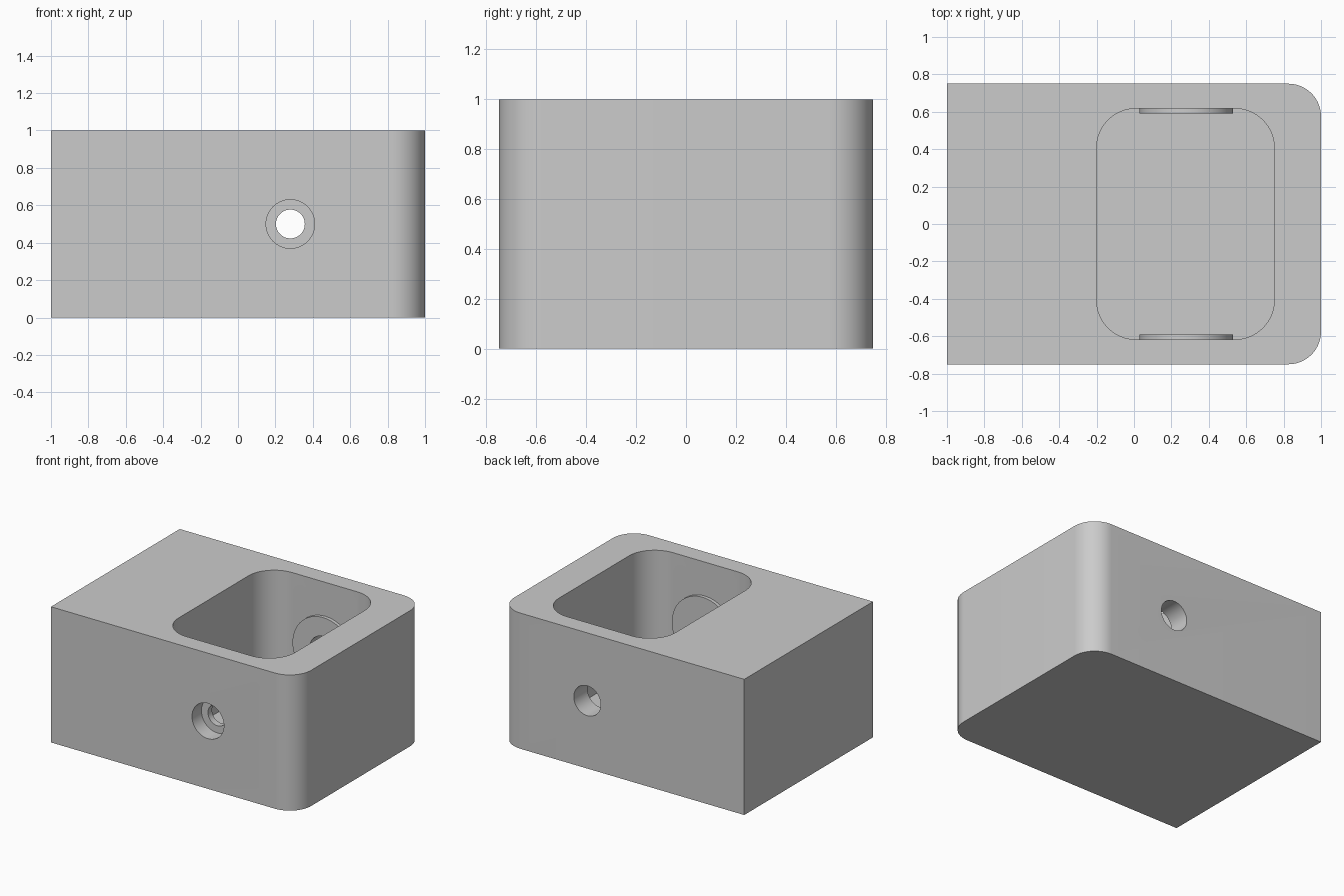
import bpy, bmesh, math

if "Cube" in bpy.data.objects:
    bpy.data.objects.remove(bpy.data.objects["Cube"])

grey = bpy.data.materials.new("light_grey")
grey.diffuse_color = (0.6, 0.6, 0.6, 1)
grey.use_nodes = True
grey.node_tree.nodes["Principled BSDF"].inputs["Base Color"].default_value = grey.diffuse_color


def make_object(name, bm):
    mesh = bpy.data.meshes.new(name)
    bmesh.ops.recalc_face_normals(bm, faces=bm.faces)
    bm.to_mesh(mesh)
    bm.free()
    mesh.materials.append(grey)
    obj = bpy.data.objects.new(name, mesh)
    bpy.context.collection.objects.link(obj)
    return obj


def rounded_prism(name, x0, x1, y, z0, z1, r_left, r_right, steps=16):
    """Upright prism with separate corner radii on its left and right sides."""
    pts = []
    corners = [(x1, y, r_right), (x0, y, r_left), (x0, -y, r_left), (x1, -y, r_right)]
    for i, (cx, cy, r) in enumerate(corners):
        if r == 0:
            pts.append((cx, cy))
            continue
        ox = cx - math.copysign(r, cx - (x0 + x1) / 2)
        oy = cy - math.copysign(r, cy)
        for k in range(steps + 1):
            a = math.pi / 2 * (i + k / steps)
            pts.append((ox + r * math.cos(a), oy + r * math.sin(a)))
    bm = bmesh.new()
    face = bm.faces.new([bm.verts.new((px, py, z0)) for px, py in pts])
    ext = bmesh.ops.extrude_face_region(bm, geom=[face])
    bmesh.ops.translate(bm, vec=(0, 0, z1 - z0),
                        verts=[v for v in ext["geom"] if isinstance(v, bmesh.types.BMVert)])
    return make_object(name, bm)


def y_cylinder(name, radius, y0, y1):
    """Cylinder along y on the shared hole axis."""
    bpy.ops.mesh.primitive_cylinder_add(
        vertices=64, radius=radius, depth=y1 - y0,
        location=(0.28, (y0 + y1) / 2, 0.5), rotation=(math.pi / 2, 0, 0))
    obj = bpy.context.object
    obj.name = name
    obj.data.materials.append(grey)
    return obj


def combine(target, tool, operation):
    mod = target.modifiers.new(tool.name, "BOOLEAN")
    mod.operation = operation
    mod.solver = "EXACT"
    mod.object = tool
    bpy.context.view_layer.objects.active = target
    bpy.ops.object.modifier_apply(modifier=mod.name)
    bpy.data.objects.remove(tool)


# Block with two rounded corners, and its pocket open at the top
block = rounded_prism("pocketed_block", -1, 1, 0.75, 0, 1, 0, 0.175)
combine(block, rounded_prism("pocket", -0.2, 0.75, 0.617, 0.13, 1.2, 0.21, 0.21), "DIFFERENCE")

# Round bosses on the two inner pocket walls
for side in (-1, 1):
    y0, y1 = sorted((side * 0.592, side * 0.68))
    combine(block, y_cylinder("boss", 0.25, y0, y1), "UNION")

# Stepped front hole and plain back hole
for name, radius, y0, y1 in (("front_counterbore", 0.13, -0.9, -0.64),
                             ("front_bore", 0.077, -0.7, -0.4),
                             ("back_bore", 0.11, 0.4, 0.9)):
    combine(block, y_cylinder(name, radius, y0, y1), "DIFFERENCE")

# Smooth rounded walls, keep the edges sharp
bpy.ops.object.select_all(action="DESELECT")
block.select_set(True)
bpy.context.view_layer.objects.active = block
bpy.ops.object.shade_smooth_by_angle(angle=math.radians(30))
